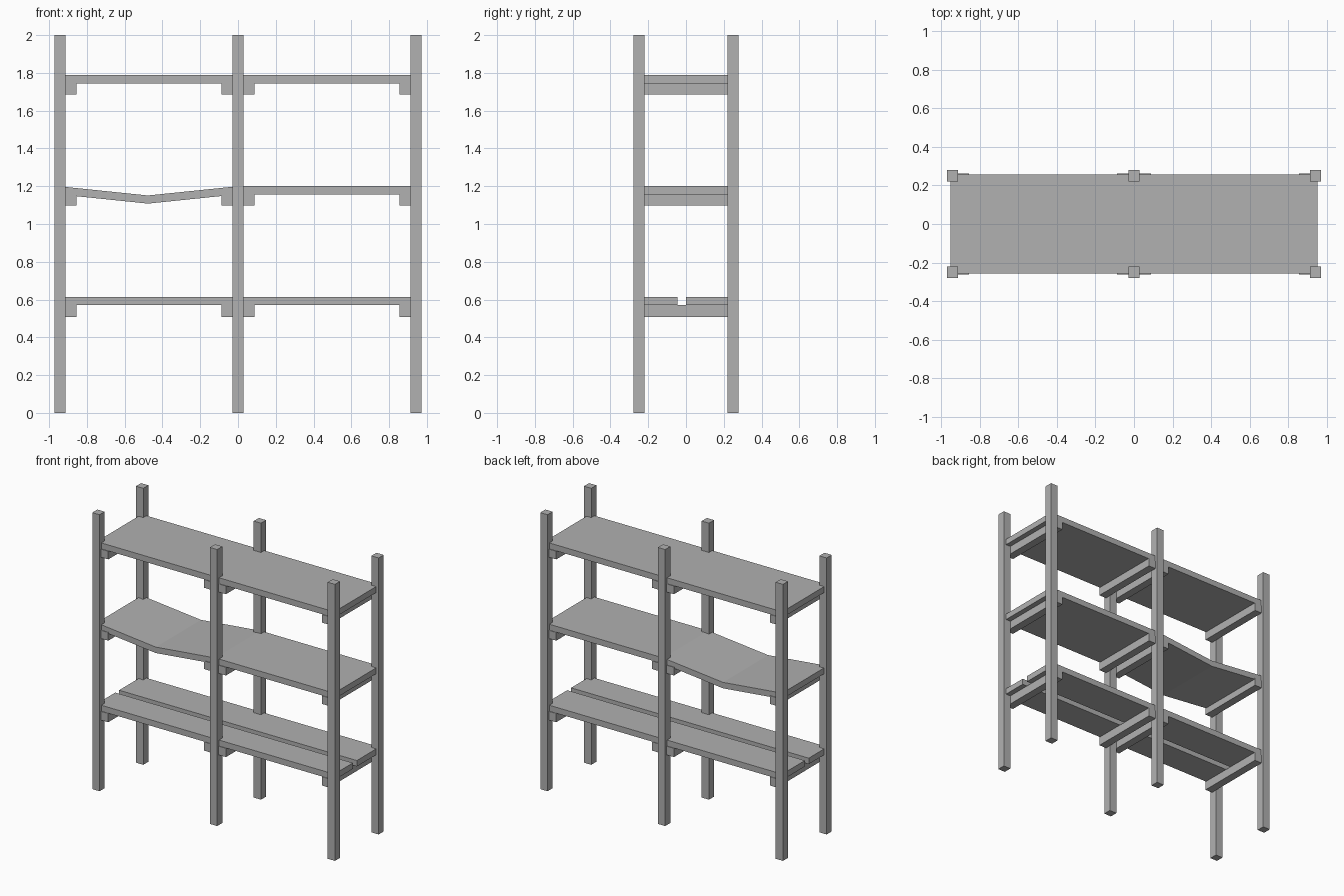
import bpy
import bmesh

if "Cube" in bpy.data.objects:
    bpy.data.objects.remove(bpy.data.objects["Cube"])

POST = 0.058      # post and bearer thickness
BOARD = 0.043     # shelf board thickness
POST_X = 0.942
SHELF_X = 0.951
SHELF_Y = 0.258

# dark grey for every part
grey = bpy.data.materials.new("dark_grey")
grey.diffuse_color = (0.44, 0.44, 0.44, 1)
grey.use_nodes = True
grey.node_tree.nodes["Principled BSDF"].inputs["Base Color"].default_value = grey.diffuse_color


def finish(name, bm):
    bmesh.ops.recalc_face_normals(bm, faces=bm.faces)
    mesh = bpy.data.meshes.new(name)
    bm.to_mesh(mesh)
    bm.free()
    mesh.materials.append(grey)
    obj = bpy.data.objects.new(name, mesh)
    bpy.context.collection.objects.link(obj)
    return obj


def box(name, x0, x1, y0, y1, z0, z1):
    bm = bmesh.new()
    bmesh.ops.create_cube(bm, size=1)
    for v in bm.verts:
        v.co = ((x0 + x1) / 2 + v.co.x * (x1 - x0),
                (y0 + y1) / 2 + v.co.y * (y1 - y0),
                (z0 + z1) / 2 + v.co.z * (z1 - z0))
    return finish(name, bm)


def board(name, top, y0, y1, thick=BOARD):
    """Board whose top edge follows (x, z) points, extruded from y0 to y1."""
    profile = top + [(x, z - thick) for x, z in reversed(top)]
    bm = bmesh.new()
    face = bm.faces.new([bm.verts.new((x, y0, z)) for x, z in profile])
    ext = bmesh.ops.extrude_face_region(bm, geom=[face])
    moved = [g for g in ext["geom"] if isinstance(g, bmesh.types.BMVert)]
    bmesh.ops.translate(bm, verts=moved, vec=(0, y1 - y0, 0))
    return finish(name, bm)


# six upright posts
h = POST / 2
for x in (-POST_X, 0, POST_X):
    for y in (-0.25, 0.25):
        box("post", x - h, x + h, y - h, y + h, 0, 2)

# cross bearers beside the posts, under every shelf: (bottom, top)
bearers = {"lower": (0.508, 0.571), "middle": (1.098, 1.157), "upper": (1.686, 1.745)}
for level, (z0, z1) in bearers.items():
    for side in (-1, 1):
        for centre in (POST, POST_X - POST):
            x = side * centre
            box(level + "_bearer", x - h, x + h, -0.262, 0.262, z0, z1)

# upper shelf: one flat board
z = 1.788
board("upper_shelf", [(-SHELF_X, z), (SHELF_X, z)], -SHELF_Y, SHELF_Y)

# middle shelf: sagging in the left bay
z = 1.2
board("sagging_shelf", [(-SHELF_X, z), (-0.477, z - 0.049), (0, z), (SHELF_X, z)],
      -SHELF_Y, SHELF_Y)

# lower shelf: two planks with a gap
z = 0.614
for y0, y1 in ((-SHELF_Y, -0.045), (0, SHELF_Y)):
    board("lower_plank", [(-SHELF_X, z), (SHELF_X, z)], y0, y1)
